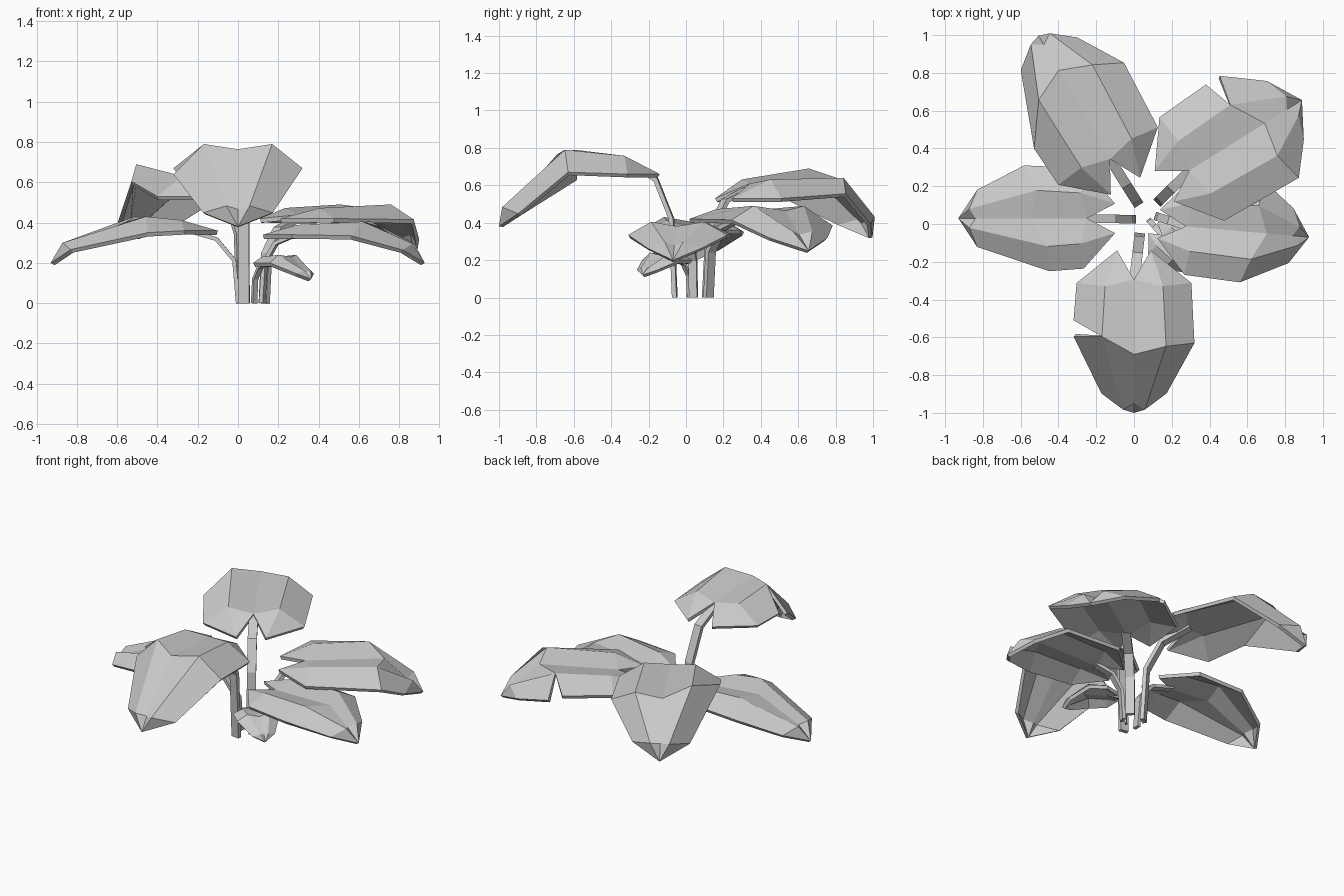
import bpy, bmesh, math
from mathutils import Vector

cube = bpy.data.objects.get("Cube")
if cube:
    bpy.data.objects.remove(cube, do_unlink=True)

mat = bpy.data.materials.new("plain grey")
mat.use_nodes = True
GREY = (0.6, 0.6, 0.6, 1)
mat.diffuse_color = GREY
mat.node_tree.nodes["Principled BSDF"].inputs["Base Color"].default_value = GREY


def finish(name, bm, thickness, offset):
    """Turn an open sheet into a solid, flat shaded object."""
    bmesh.ops.recalc_face_normals(bm, faces=bm.faces)
    if sum(f.normal.z * f.calc_area() for f in bm.faces) < 0:
        bmesh.ops.reverse_faces(bm, faces=bm.faces)
    mesh = bpy.data.meshes.new(name)
    bm.to_mesh(mesh)
    bm.free()
    mesh.materials.append(mat)
    obj = bpy.data.objects.new(name, mesh)
    bpy.context.collection.objects.link(obj)
    solid = obj.modifiers.new("thickness", "SOLIDIFY")
    solid.thickness = thickness
    solid.offset = offset


def leaf(name, base, azimuth, length, half, heights, droop, ribs, corners,
         snout=0.93, roll=0, tear=0):
    """Heart shaped leaf: two lobes, raised side ribs, sunken middle, bent tip.
    Ribs and corners give where the left and right sides bend down."""
    z0, z1, z2 = heights
    a = math.radians(azimuth)
    along = Vector((math.cos(a), math.sin(a), 0))
    across = Vector((-along.y, along.x, 0))
    bm = bmesh.new()

    def vert(s, v, z):
        p = Vector((*base, z)) + along * s * length + across * v * half
        return bm.verts.new(p)

    k = length * 0.1
    notch = vert(0.18, 0, z1 - 0.6 * k)
    middle = vert(sum(ribs) / 2 + 0.08, 0, z1 - 0.3 * k)
    fold = vert(snout - 0.04, 0, z2 + k)
    tip = vert(1, 0, z2)
    for side, rib, corner in zip((1, -1), ribs, corners):
        high = z1 + roll * side
        torn = side == tear
        lobe = vert(0, 0.28 * side, z0)
        outer1 = vert(0.2, 0.95 * side, z0)
        rib1 = vert(0.22, 0.48 * side, z1 - 0.25 * (z1 - z0))
        rib2 = vert(rib, 0.53 * side, high)
        outer2 = vert(corner, side, high - droop - 0.03 * torn)
        outer3 = vert(0.88, 0.54 * side, z2 + 0.8 * k)
        rib3 = vert(snout, 0.18 * side, z2 + 1.2 * k)
        # a torn side gets its own rear corner
        rear = vert(corner - 0.1, side, high - droop) if torn else outer2
        for face in ((lobe, outer1, rib1), (lobe, rib1, notch),
                     (outer1, rear, rib2, rib1), (rib1, rib2, middle, notch),
                     (outer2, outer3, rib3, rib2), (rib2, rib3, fold, middle),
                     (outer3, tip, rib3), (rib3, tip, fold)):
            bm.faces.new(face)
    finish(name, bm, 0.022, -1)
    return Vector((*base, z1 - 0.6 * k - 0.015)) + along * 0.2 * length


def stem(name, foot, end, width):
    """Flat strip that rises steeply, then bends out to the leaf."""
    start = Vector((*foot, 0))
    reach = end - start
    flat = Vector((reach.x, reach.y, 0))
    side = Vector((-flat.y, flat.x, 0)).normalized() * width / 2
    bm = bmesh.new()
    last = None
    for r, h in ((0, 0), (0.07, 0.58), (0.4, 0.87), (1, 1)):
        p = start + flat * r + Vector((0, 0, reach.z * h))
        pair = (bm.verts.new(p - side), bm.verts.new(p + side))
        if last:
            bm.faces.new((last[0], last[1], pair[1], pair[0]))
        last = pair
    finish(name, bm, width * 0.45, 0)


# name, stem foot, stem width, then the settings of the leaf
plants = (
    ("front", (0.03, -0.06), 0.055, dict(
        base=(0, -0.14), azimuth=-90, length=0.86, half=0.32, heights=(0.66, 0.79, 0.38),
        droop=0.12, ribs=(0.59, 0.53), corners=(0.57, 0.53), snout=0.98, tear=-1)),
    ("back_left", (0.13, 0.12), 0.055, dict(
        base=(0.16, 0.2), azimuth=32, length=0.86, half=0.34, heights=(0.42, 0.49, 0.25),
        droop=0.075, ribs=(0.61, 0.69), corners=(0.65, 0.73), tear=1)),
    ("back_right", (0.02, 0.11), 0.055, dict(
        base=(-0.045, 0.2), azimuth=120, length=0.92, half=0.32, heights=(0.53, 0.665, 0.32),
        droop=0.085, ribs=(0.68, 0.7), corners=(0.45, 0.62), snout=0.98, roll=0.025)),
    ("right", (0, 0.025), 0.045, dict(
        base=(-0.1, 0.03), azimuth=180, length=0.83, half=0.28, heights=(0.36, 0.43, 0.2),
        droop=0.08, ribs=(0.43, 0.5), corners=(0.42, 0.58))),
    ("left", (0.12, 0.04), 0.045, dict(
        base=(0.13, 0), azimuth=-5, length=0.8, half=0.27, heights=(0.34, 0.405, 0.2),
        droop=0.07, ribs=(0.65, 0.63), corners=(0.68, 0.57))),
    ("small", (0.08, 0.02), 0.03, dict(
        base=(0.1, -0.02), azimuth=-39, length=0.34, half=0.13, heights=(0.2, 0.24, 0.12),
        droop=0.04, ribs=(0.55, 0.55), corners=(0.53, 0.53))),
)
for name, foot, width, settings in plants:
    end = leaf(name + "_leaf", **settings)
    stem(name + "_stem", foot, end, width)
